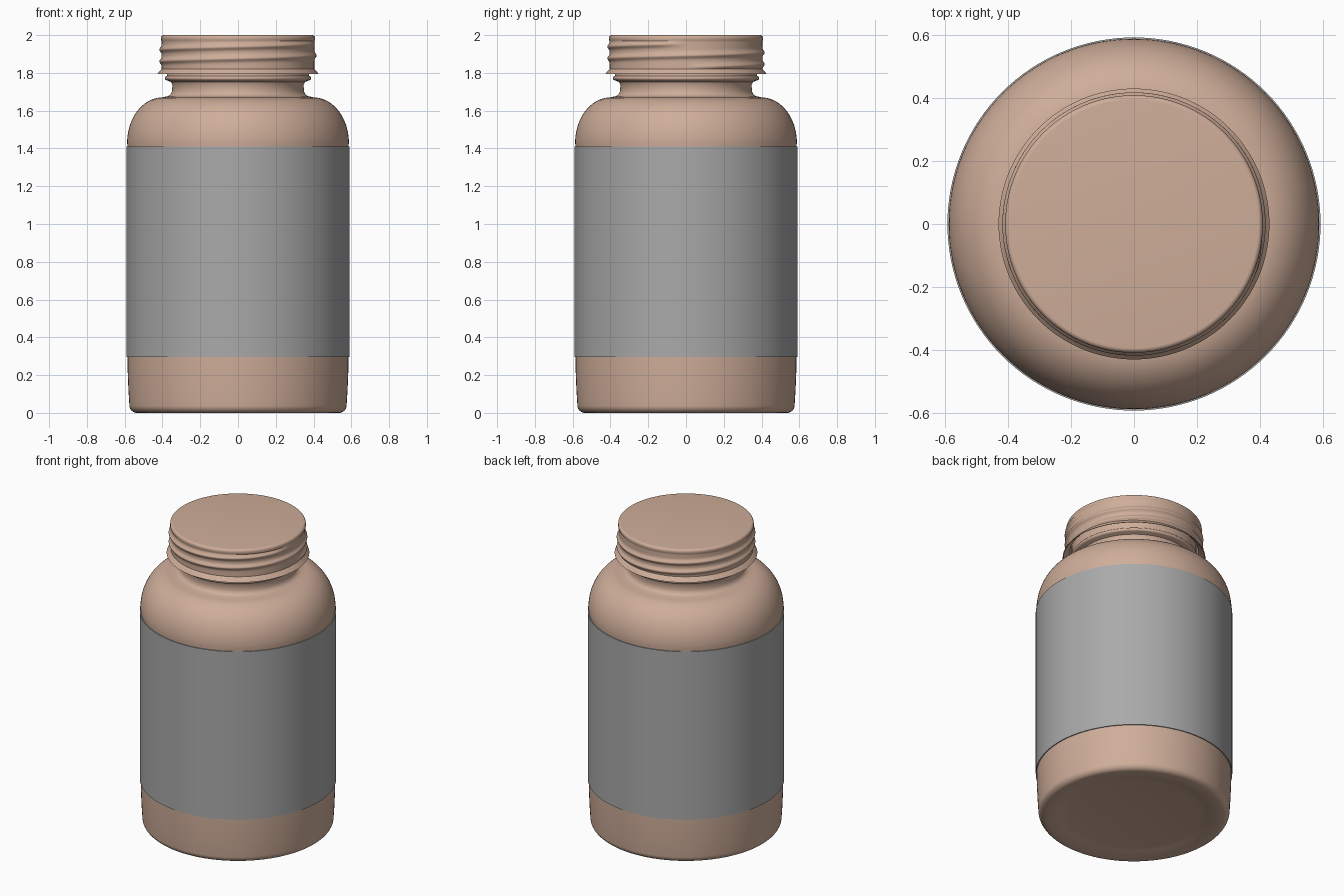
import bpy, bmesh, math

if "Cube" in bpy.data.objects:
    bpy.data.objects.remove(bpy.data.objects["Cube"])

SEG = 128

def material(name, rgb):
    m = bpy.data.materials.new(name)
    m.diffuse_color = (*rgb, 1)
    m.use_nodes = True
    m.node_tree.nodes["Principled BSDF"].inputs["Base Color"].default_value = m.diffuse_color
    return m

TAN = material("tan plastic", (0.62, 0.42, 0.32))
GREY = material("grey label", (0.40, 0.40, 0.40))

def lathe(name, profile, mat, radial=None):
    """Spin (radius, z) points round z; radius 0 closes with a pole."""
    bm = bmesh.new()
    rings = []
    for r, z in profile:
        if r == 0:
            rings.append([bm.verts.new((0, 0, z))] * SEG)
            continue
        ring = []
        for i in range(SEG):
            a = 2 * math.pi * i / SEG
            rr = r + (radial(a, z) if radial else 0)
            ring.append(bm.verts.new((rr * math.cos(a), rr * math.sin(a), z)))
        rings.append(ring)
    for lo, hi in zip(rings, rings[1:]):
        for i in range(SEG):
            j = (i + 1) % SEG
            quad = list(dict.fromkeys((lo[i], lo[j], hi[j], hi[i])))
            bm.faces.new(quad)
    me = bpy.data.meshes.new(name)
    bm.to_mesh(me)
    bm.free()
    me.materials.append(mat)
    ob = bpy.data.objects.new(name, me)
    bpy.context.collection.objects.link(ob)
    bpy.ops.object.select_all(action='DESELECT')
    ob.select_set(True)
    bpy.context.view_layer.objects.active = ob
    bpy.ops.object.shade_smooth_by_angle(angle=math.radians(40))
    return ob

def arc(cr, cz, rr, rz, a0, a1, n):
    pts = []
    for i in range(n + 1):
        a = math.radians(a0 + (a1 - a0) * i / n)
        pts.append((cr + rr * math.cos(a), cz + rz * math.sin(a)))
    return pts

# Bottle: recessed base, rounded foot, straight wall, domed shoulder, neck and bead
body = [(0, 0.02), (0.40, 0.02), (0.44, 0.012), (0.48, 0.003), (0.51, 0)]
body += arc(0.535, 0.04, 0.04, 0.04, -90, 0, 8)
body += [(0.58, 0.12), (0.584, 0.22), (0.585, 0.30), (0.585, 1.41)]
body += arc(0.40, 1.43, 0.187, 0.24, 0, 90, 18)
body += arc(0.385, 1.71, 0.036, 0.036, -90, -180, 6)
body += [(0.347, 1.735), (0.355, 1.752), (0.37, 1.758)]
body += arc(0.375, 1.772, 0.012, 0.012, -80, 80, 6)
body += [(0.375, 1.80), (0.375, 1.96), (0, 1.96)]
lathe("bottle_body", body, TAN)

# Label: thin band wrapped round the wall
lathe("label", [(0.584, 0.295), (0.591, 0.295), (0.591, 1.41), (0.584, 1.41)], GREY)

# Cap: two-turn helical ridge on the side, flared skirt below
def thread(a, z):
    if z < 1.80 or z > 1.985:
        return 0
    out = 0
    for turn in range(2):
        t = turn + a / (2 * math.pi)
        fade = min(1, t / 0.06, (2 - t) / 0.06)
        centre = 1.83 + 0.062 * t
        out += 0.013 * fade * math.exp(-((z - centre) / 0.014) ** 2)
    return out

cap = [(0.385, 1.95), (0.385, 1.83), (0.425, 1.793), (0.429, 1.793), (0.42, 1.803), (0.41, 1.815)]
cap += [(0.404, 1.82 + 0.004 * i) for i in range(38)]
cap += [(0.408, 1.975), (0.408, 1.985)]
cap += arc(0.393, 1.985, 0.015, 0.015, 15, 90, 5) + [(0, 2.0)]
lathe("cap", cap, TAN, lambda a, z: thread(a, z))
